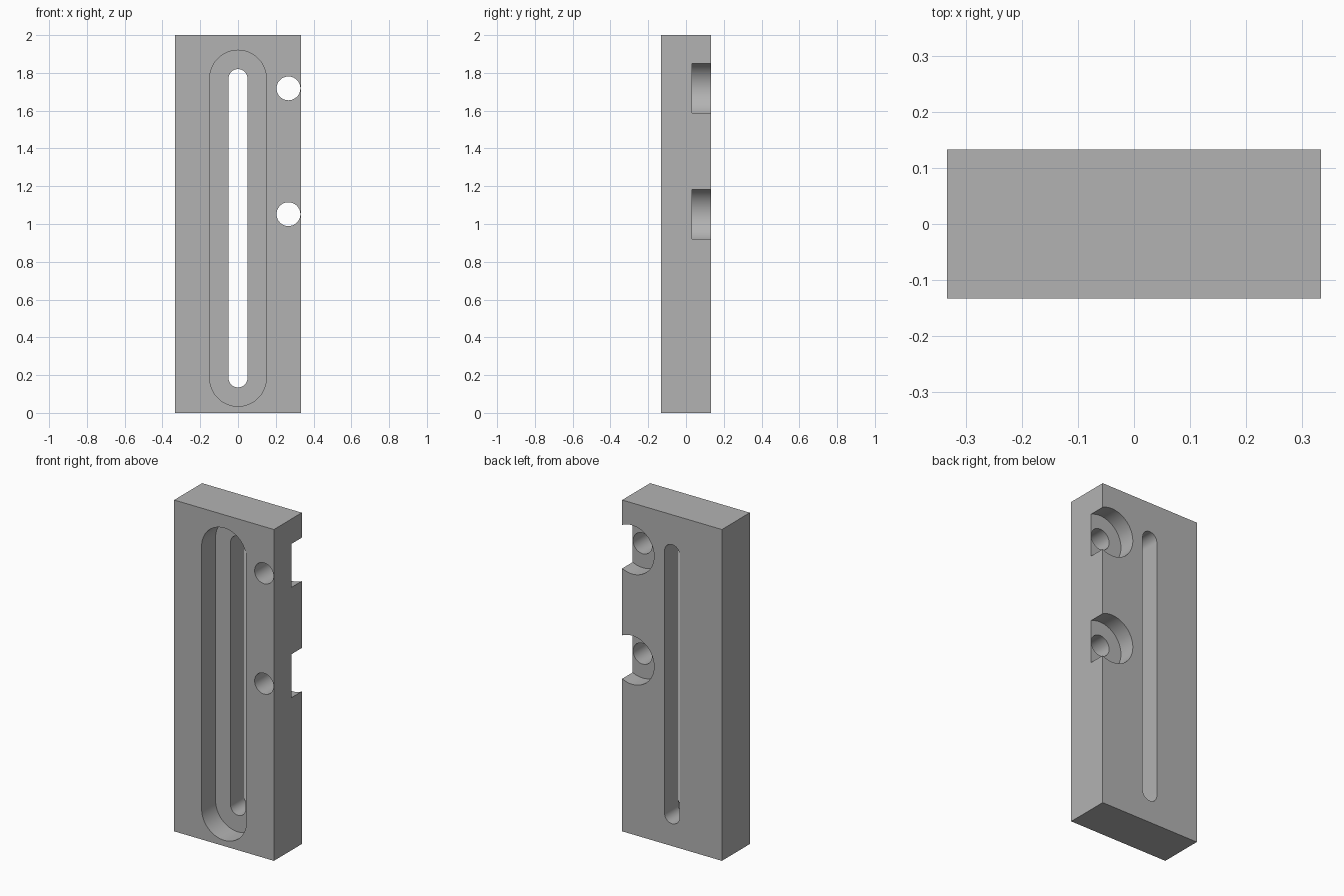
import bpy, bmesh, math

if "Cube" in bpy.data.objects:
    bpy.data.objects.remove(bpy.data.objects["Cube"], do_unlink=True)

W, D, H = 0.333, 0.133, 2.0          # half width, half depth, height
SLOT_LOW, SLOT_HIGH = 0.185, 1.77    # centres of the slot's round ends
BOLT_X, BOLT_Z = 0.267, (1.052, 1.718)
OVER = 0.1                           # cutter overshoot

grey = bpy.data.materials.new("plain grey")
grey.use_nodes = True
colour = (0.45, 0.45, 0.45, 1)
grey.diffuse_color = colour
grey.node_tree.nodes["Principled BSDF"].inputs["Base Color"].default_value = colour


def prism(name, outline, y0, y1):
    """Extrude an (x, z) outline from y0 to y1."""
    bm = bmesh.new()
    face = bm.faces.new([bm.verts.new((x, y0, z)) for x, z in outline])
    new = bmesh.ops.extrude_face_region(bm, geom=[face])["geom"]
    moved = [v for v in new if isinstance(v, bmesh.types.BMVert)]
    bmesh.ops.translate(bm, verts=moved, vec=(0, y1 - y0, 0))
    bmesh.ops.recalc_face_normals(bm, faces=bm.faces)
    mesh = bpy.data.meshes.new(name)
    bm.to_mesh(mesh)
    bm.free()
    mesh.materials.append(grey)
    obj = bpy.data.objects.new(name, mesh)
    bpy.context.collection.objects.link(obj)
    return obj


def arc(x, z, r, start, end, steps):
    angles = [math.radians(start + (end - start) * i / steps) for i in range(steps + 1)]
    return [(x + r * math.cos(a), z + r * math.sin(a)) for a in angles]


def slot(r):
    return arc(0, SLOT_HIGH, r, 0, 180, 32) + arc(0, SLOT_LOW, r, 180, 360, 32)


def circle(x, z, r):
    return arc(x, z, r, 0, 360, 64)[:-1]


# Main block
plate = prism("slotted_plate", [(-W, 0), (W, 0), (W, H), (-W, H)], -D, D)

# Stepped slot: wide front recess, narrow through slot
cutters = [prism("slot_recess_cutter", slot(0.15), -D - OVER, 0),
           prism("slot_through_cutter", slot(0.05), -D - OVER, D + OVER)]

# Bolt holes with rear counterbores that break through the side
for z in BOLT_Z:
    cutters.append(prism("bolt_hole_cutter", circle(BOLT_X, z, 0.063), -D - OVER, D + OVER))
    cutters.append(prism("counterbore_cutter", circle(BOLT_X, z, 0.147), 0.033, D + OVER))

# Cut the block, then discard the cutters
bpy.ops.object.select_all(action="DESELECT")
plate.select_set(True)
bpy.context.view_layer.objects.active = plate
for cutter in cutters:
    cutter.hide_render = True
    mod = plate.modifiers.new("cut", "BOOLEAN")
    mod.operation = "DIFFERENCE"
    mod.solver = "EXACT"
    mod.object = cutter
    bpy.ops.object.modifier_apply(modifier=mod.name)
for cutter in cutters:
    bpy.data.objects.remove(cutter, do_unlink=True)

bpy.ops.object.shade_smooth_by_angle(angle=math.radians(30))
